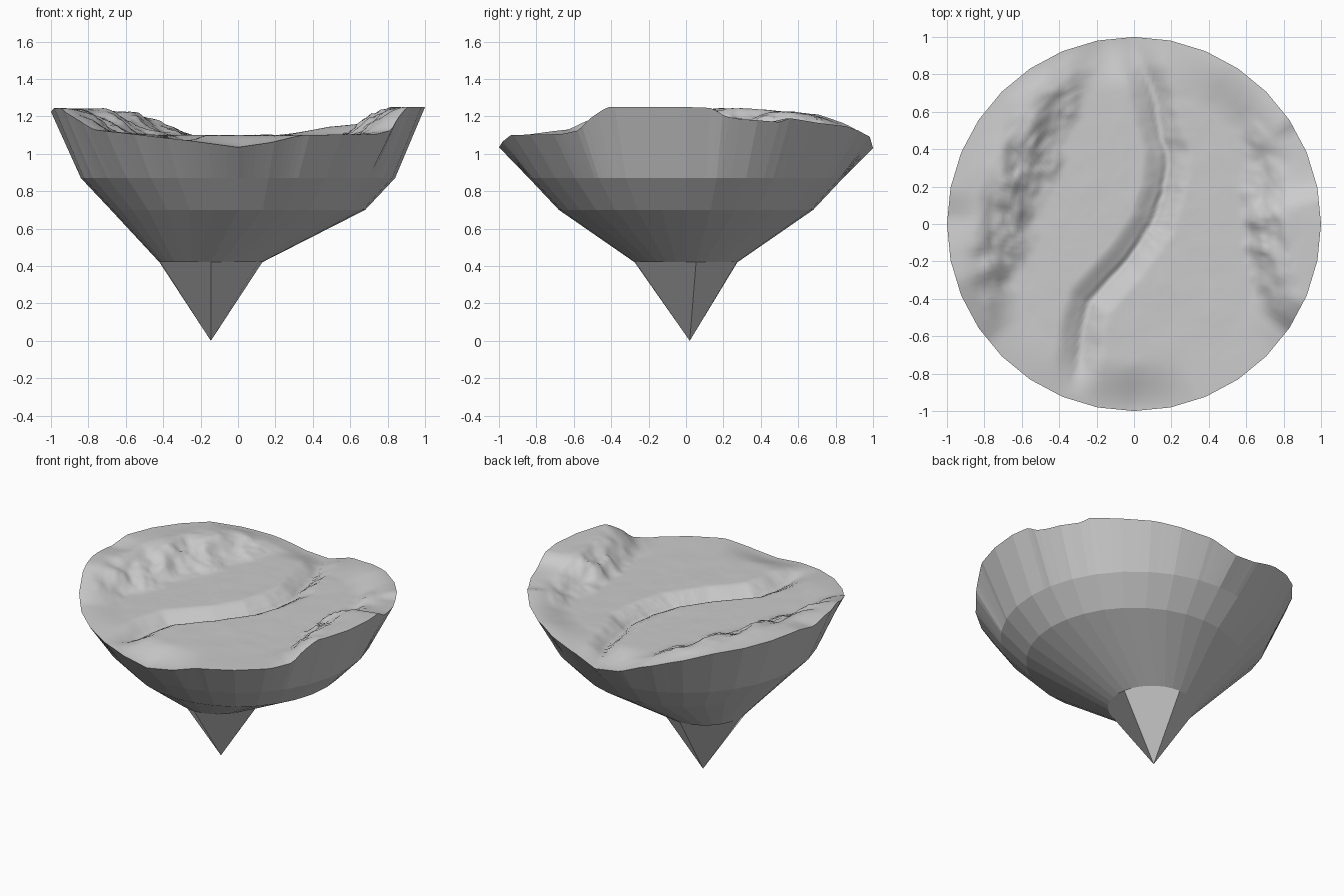
import bpy, bmesh, math
from mathutils import Vector, noise

cube = bpy.data.objects.get("Cube")
if cube:
    bpy.data.objects.remove(cube)

SIDES, SUB, RINGS = 32, 6, 64
COUNT = SIDES * SUB

stone = bpy.data.materials.new("stone_grey")
stone.use_nodes = True
stone.diffuse_color = (0.6, 0.6, 0.6, 1)
stone.node_tree.nodes["Principled BSDF"].inputs["Base Color"].default_value = (0.6, 0.6, 0.6, 1)

# Height of the rim by angle in degrees
RIM = [(0, 1.25), (8, 1.245), (12, 1.2), (17, 1.185), (30, 1.17), (34, 1.19), (45, 1.165),
       (60, 1.145), (72, 1.11), (80, 1.09), (90, 1.03), (100, 1.05), (108, 1.1), (119, 1.15),
       (135, 1.21), (158, 1.235), (170, 1.245), (178, 1.22), (187, 1.24), (198, 1.245),
       (205, 1.21), (213, 1.17), (219, 1.13), (236, 1.105), (255, 1.07), (270, 1.035),
       (280, 1.06), (290, 1.1), (318, 1.105), (325, 1.125), (329, 1.19), (335, 1.25), (360, 1.25)]

# Course of the gully across the plateau
GULLY = [(0, 1), (0.07, 0.78), (0.13, 0.55), (0.18, 0.38), (0.16, 0.18), (0.1, 0),
         (-0.04, -0.2), (-0.24, -0.42), (-0.28, -0.6), (-0.32, -0.88)]


def smooth(u):
    u = max(0.0, min(1.0, u))
    return u * u * (3 - 2 * u)


def rim_height(deg):
    for (a, za), (b, zb) in zip(RIM, RIM[1:]):
        if a <= deg <= b:
            return za + (zb - za) * (deg - a) / (b - a)


def gully_distance(p):
    best = 9.0
    for a, b in zip(GULLY, GULLY[1:]):
        a, b = Vector(a), Vector(b)
        u = max(0, min(1, (p - a).dot(b - a) / (b - a).length_squared))
        best = min(best, (p - a.lerp(b, u)).length)
    return best


def rim_point(i):
    """Point on the straight-sided outline."""
    k, f = divmod(i, SUB)
    a, b = (math.tau * (k + d) / SIDES for d in (0, 1))
    return Vector((math.cos(a), math.sin(a))).lerp(Vector((math.cos(b), math.sin(b))), f / SUB)


def terrain(p, t, deg):
    x, y = p
    rough = noise.fractal(Vector((x * 5, y * 5, 3)), 0.9, 2.0, 5)
    left = smooth((-0.48 + 0.36 * y - x + 0.06 * rough) / 0.4)
    right = smooth((x - 0.55 - 0.8 * max(0, -y) ** 2 + 0.06 * rough) / 0.3)
    z = 1.1 + 0.14 * left + (0.15 - 0.075 * smooth((y - 0.05) / 0.2)) * right
    z += 0.022 * rough * max(left * (1.3 - left), right * (1.3 - right)) + 0.002 * rough
    d = gully_distance(p + Vector((0.015, 0.01)) * rough)
    z -= 0.05 * (1 - smooth(d / 0.13)) + 0.015 * (1 - smooth(d / 0.035))
    edge = smooth((t - 0.72) / 0.28)
    return min(1.25, z + (rim_height(deg) - z) * edge)


def make_object(name, bm):
    mesh = bpy.data.meshes.new(name)
    bmesh.ops.recalc_face_normals(bm, faces=bm.faces)
    bm.to_mesh(mesh)
    bm.free()
    mesh.materials.append(stone)
    obj = bpy.data.objects.new(name, mesh)
    bpy.context.collection.objects.link(obj)
    return obj


def bridge(bm, low, high, soft=False):
    n = len(low)
    for i in range(n):
        j = (i + 1) % n
        bm.faces.new((low[i], low[j], high[j], high[i])).smooth = soft


outline = [rim_point(i) for i in range(COUNT)]
degrees = [math.degrees(math.atan2(p.y, p.x)) % 360 for p in outline]

# Island: faceted hull with a sculpted plateau on top
bm = bmesh.new()
hull = []
for r, z, cx in ((0.275, 0.42, -0.145), (0.68, 0.7, 0), (0.84, 0.87, 0)):
    hull.append([bm.verts.new((cx + r * p.x, r * p.y, z)) for p in outline])
hull.append([bm.verts.new((*p, rim_height(d))) for p, d in zip(outline, degrees)])
for low, high in zip(hull, hull[1:]):
    bridge(bm, low, high)
make_object("island_hull", bm)

bm = bmesh.new()
rings = []
for k in range(RINGS, 0, -1):
    t = k / RINGS
    rings.append([bm.verts.new((*(p * t), terrain(p * t, t, d))) for p, d in zip(outline, degrees)])
for outer, inner in zip(rings, rings[1:]):
    bridge(bm, outer, inner, True)
centre = bm.verts.new((0, 0, terrain(Vector((0, 0)), 0, 0)))
for i in range(COUNT):
    bm.faces.new((rings[-1][i], rings[-1][(i + 1) % COUNT], centre)).smooth = True
make_object("plateau", bm)

# Spike: four broad faces running down to the tip
bm = bmesh.new()
tip = bm.verts.new((-0.145, 0.02, 0))
top = [bm.verts.new((-0.145 + 0.275 * p.x, 0.275 * p.y, 0.42)) for p in outline[::SUB]]
corners = [1, 8, 16, 24, 33]
for a, b in zip(corners, corners[1:]):
    bm.faces.new([top[i % SIDES] for i in range(a, b + 1)] + [tip])
make_object("bottom_spike", bm)
